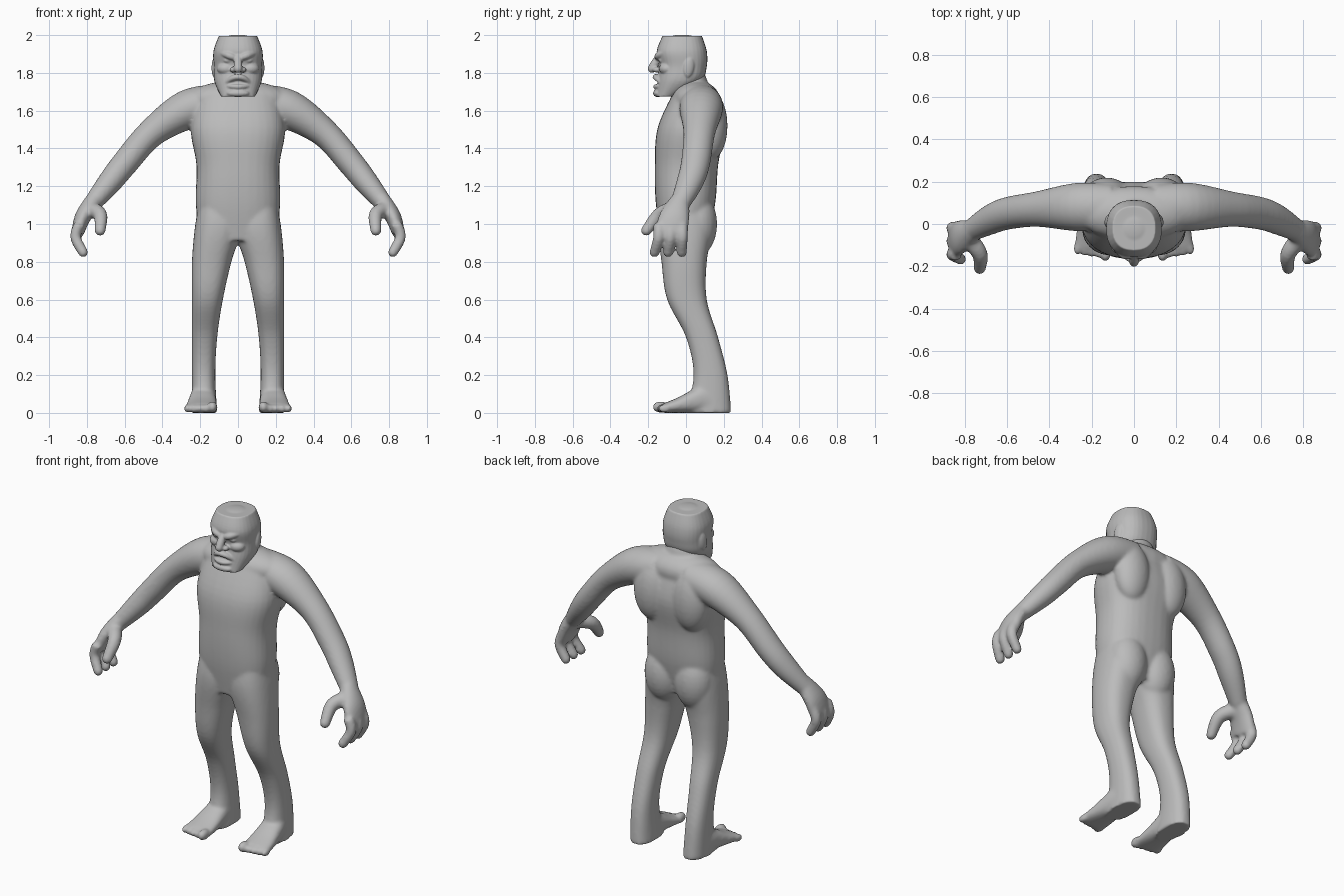
import bpy, bmesh, math
from mathutils import Vector, Matrix, Euler

if "Cube" in bpy.data.objects:
    bpy.data.objects.remove(bpy.data.objects["Cube"])

skin = bpy.data.materials.new("grey_clay")
skin.use_nodes = True
grey = (.5, .5, .5, 1)
skin.diffuse_color = grey
skin.node_tree.nodes["Principled BSDF"].inputs["Base Color"].default_value = grey


def spline(rows, steps=6):
    """Catmull-Rom resampling of a list of number rows."""
    rows = [Vector(row) for row in rows]
    last = len(rows) - 1
    smooth = []
    for i in range(last):
        before, start = rows[max(i - 1, 0)], rows[i]
        end, after = rows[i + 1], rows[min(i + 2, last)]
        leave, arrive = (end - before) / 2, (after - start) / 2
        for k in range(steps):
            t = k / steps
            ease = t * t * (3 - 2 * t)
            smooth.append(start.lerp(end, ease) + leave * t * (1 - t) ** 2
                          - arrive * t * t * (1 - t))
    return smooth + [rows[last]]


def loft(bm, rows, side=1, across=(0, 1, 0), normal=None, power=2, sides=32):
    """Skin over rows of (x, y, z, half width, half depth)."""
    rows = spline(rows)
    centres = [Vector(row[:3]) for row in rows]
    rings = []
    for i, (centre, row) in enumerate(zip(centres, rows)):
        along = Vector(normal) if normal else (
            centres[min(i + 1, len(rows) - 1)] - centres[max(i - 1, 0)])
        along.normalize()
        deep = Vector(across)
        deep = (deep - along * deep.dot(along)).normalized()
        wide = deep.cross(along)
        ring = []
        for k in range(sides):
            angle = math.tau * k / sides
            c, s = math.cos(angle), math.sin(angle)
            point = (centre + wide * row[3] * math.copysign(abs(c) ** (2 / power), c)
                     + deep * row[4] * math.copysign(abs(s) ** (2 / power), s))
            ring.append(bm.verts.new((point.x * side, point.y, point.z)))
        rings.append(ring)
    for lower, upper in zip(rings, rings[1:]):
        for k in range(sides):
            j = (k + 1) % sides
            bm.faces.new((lower[k], lower[j], upper[j], upper[k]))
    bm.faces.new(rings[0])
    bm.faces.new(rings[-1])


def slices(bm, base, step, rows, side=1, power=2.4):
    """Evenly spaced level slices given as (inner x, outer x, front y, back y)."""
    loft(bm, [((inner + outer) / 2, (front + back) / 2, base + step * i,
               (outer - inner) / 2, (back - front) / 2)
              for i, (inner, outer, front, back) in enumerate(rows)],
         side, normal=(0, 0, 1), power=power)


def blob(bm, centre, radii, side=1, turn=(0, 0, 0)):
    """Ellipsoid, mirrored when side is -1."""
    matrix = (Matrix.Diagonal((side, 1, 1, 1)) @ Matrix.Translation(centre)
              @ Euler(turn).to_matrix().to_4x4() @ Matrix.Diagonal((*radii, 1)))
    bmesh.ops.create_uvsphere(bm, u_segments=24, v_segments=16, radius=1, matrix=matrix)


def limb(bm, rows, side=1, depth=1):
    """Round-ended tube through rows of (x, y, z, radius)."""
    loft(bm, [(x, y, z, r, r * depth) for x, y, z, r in rows], side)
    x, y, z, r = rows[-1]
    blob(bm, (x, y, z), (r, r, r), side)


def finish(bm, name, voxel, smoothing):
    """Fuse the overlapping masses into one smooth skin."""
    bmesh.ops.recalc_face_normals(bm, faces=bm.faces)
    mesh = bpy.data.meshes.new(name)
    bm.to_mesh(mesh)
    bm.free()
    mesh.materials.append(skin)
    part = bpy.data.objects.new(name, mesh)
    bpy.context.collection.objects.link(part)
    fuse = part.modifiers.new("fuse", 'REMESH')
    fuse.mode = 'VOXEL'
    fuse.voxel_size = voxel
    fuse.use_smooth_shade = True
    soften = part.modifiers.new("soften", 'SMOOTH')
    soften.iterations = smoothing


# Torso, from crotch to shoulders, with the neck
body = bmesh.new()
torso = [(.2, -.13, .11), (.224, -.16, .155), (.22, -.165, .17), (.25, -.15, .2), (.2, -.06, .15)]
slices(body, .91, .2, [(-half, half, front, back) for half, front, back in torso])
blob(body, (0, .05, 1.66), (.27, .13, .1))
blob(body, (0, .03, 1.7), (.11, .09, .15))

leg = [(.11, 0, .24), (.12, .04, .22), (.11, 0, .17), (.08, -.1, .11), (.035, -.13, .11)]
hip = [(-.02, .226, -.148, .14), (.04, .19, -.11, .1)]

for side in (1, -1):
    # Shoulder blade and buttock
    blob(body, (.13, .135, 1.52), (.11, .085, .18), side)
    blob(body, (.1, .06, 1), (.115, .105, .17), side)

    # Arm, from shoulder to wrist
    limb(body, [(.1, .08, 1.64, .1), (.27, .08, 1.605, .104), (.46, .07, 1.48, .076),
                (.6, .05, 1.32, .07), (.68, .02, 1.22, .064), (.77, -.03, 1.11, .048)],
         side, 1.1)

    # Palm, three fingers and thumb
    loft(body, [(.76, -.03, 1.13, .045, .05), (.82, -.06, 1.04, .043, .08),
                (.85, -.08, .95, .033, .087)], side)
    for i in range(3):
        y = -.145 + .063 * i
        limb(body, [(.84, y, 1, .029), (.86, y, .93, .029), (.82, y * 1.15, .85, .027)], side)
    limb(body, [(.79, -.06, 1.08, .044), (.73, -.14, 1.05, .038), (.73, -.21, .965, .029)], side)

    # Leg, from sole to hip
    slices(body, 0, .2, [(inner, .244, front, back) for inner, front, back in leg] + hip, side)

    # Foot, widening as it gets lower towards the toes
    loft(body, [(.18 + .004 * i, .18 - .075 * i, height / 2, .057 + .008 * i, height / 2)
                for i, height in enumerate((.08, .15, .12, .08, .05))],
         side, across=(0, 0, 1), normal=(0, -1, 0), power=2.4)
    for i in range(5):
        r = .023 if i else .031
        blob(body, (.135 + .033 * i, -.135 + .005 * i, r), (r * .85, r * 1.4, r), side)
finish(body, "body", .009, 9)

# Head: square jaw, flat crown
head = bmesh.new()
skull = [(.09, -.16, -.05), (.125, -.15, .08), (.128, -.14, .11), (.13, -.155, .11),
         (.102, -.125, .085)]
slices(head, 1.675, .08, [(-half, half, front, back) for half, front, back in skull])
blob(head, (0, -.02, 1.96), (.1, .105, .042))
blob(head, (0, .03, 1.72), (.1, .08, .12))

# Nose and chin
limb(head, [(0, -.14, 1.89, .018), (0, -.165, 1.85, .022), (0, -.18, 1.822, .022)])
blob(head, (0, -.15, 1.692), (.06, .025, .02))


def lip(z, droop, radius):
    """Lip wrapped round the face, its corners falling by droop."""
    limb(head, [(.036 * i, -.158 + .01 * i * i, z - droop * i * i, radius * (1 - .1 * i * i))
                for i in range(-2, 3)], depth=1.2)


lip(1.778, .01, .016)
lip(1.727, -.001, .013)

for side in (1, -1):
    # Scowling brow, eye, cheek, nostril and ear
    limb(head, [(.01, -.148, 1.877, .014), (.05, -.146, 1.892, .018), (.1, -.1, 1.91, .012)], side)
    blob(head, (.052, -.125, 1.865), (.026, .02, .013), side)
    blob(head, (.062, -.1, 1.822), (.05, .043, .034), side)
    blob(head, (.024, -.155, 1.817), (.021, .022, .015), side)
    blob(head, (.125, .015, 1.83), (.014, .028, .055), side, (-.15, 0, .2))
finish(head, "head", .005, 4)
